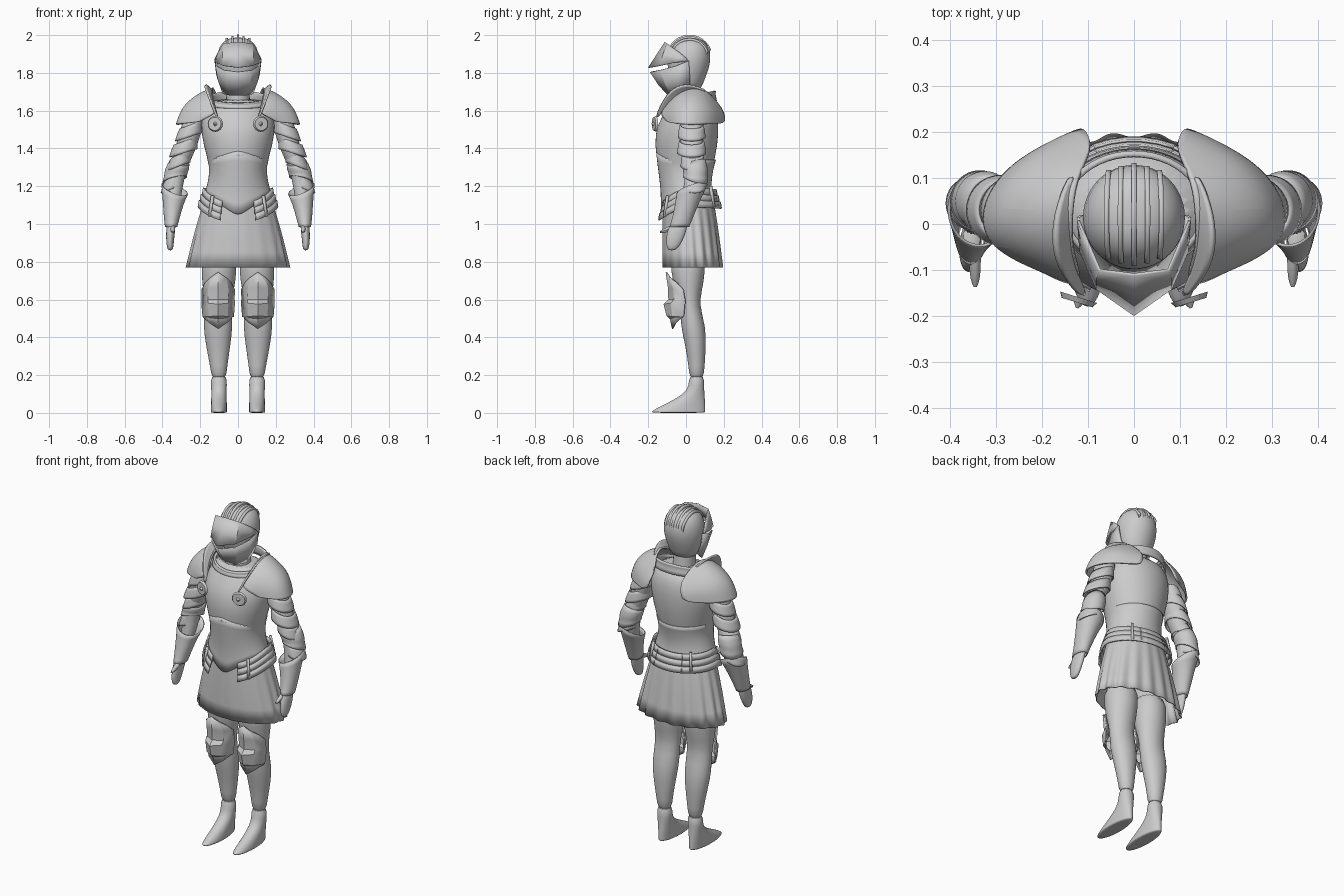
import bpy
from math import sin, cos, pi, radians, sqrt


def make(name, verts, faces, sub=1, thick=0, mirror=False, angle=45):
    me = bpy.data.meshes.new(name)
    me.from_pydata(verts, [], faces)
    ob = bpy.data.objects.new(name, me)
    bpy.context.collection.objects.link(ob)
    if mirror:
        m = ob.modifiers.new("mirror", 'MIRROR')
        m.merge_threshold = 0.0005
    if sub:
        m = ob.modifiers.new("sub", 'SUBSURF')
        m.levels = m.render_levels = sub
    if thick:
        m = ob.modifiers.new("shell", 'SOLIDIFY')
        m.thickness = thick
        m.offset = 0
    bpy.ops.object.select_all(action='DESELECT')
    ob.select_set(True)
    bpy.context.view_layer.objects.active = ob
    bpy.ops.object.shade_smooth_by_angle(angle=radians(angle))
    return ob


def grid(name, rows, **kw):
    """Surface through rows of points."""
    n = len(rows[0])
    faces = [(r*n+c, r*n+c+1, (r+1)*n+c+1, (r+1)*n+c)
             for r in range(len(rows)-1) for c in range(n-1)]
    return make(name, [p for r in rows for p in r], faces, **kw)


def tube(name, rings, n=24, caps=True, shape=None, **kw):
    """Loft of ellipses (x, y, z, rx, ry, tilt_x, tilt_y)."""
    verts, faces = [], []
    for ring in rings:
        x, y, z, rx, ry, tx, ty = (tuple(ring) + (0, 0))[:7]
        for i in range(n):
            a = 2*pi*i/n
            p = (x+rx*cos(a), y+ry*sin(a), z+tx*cos(a)+ty*sin(a))
            verts.append(shape(p, a) if shape else p)
    for r in range(len(rings)-1):
        for i in range(n):
            j = (i+1) % n
            faces.append((r*n+i, r*n+j, (r+1)*n+j, (r+1)*n+i))
    if caps:
        faces += [tuple(range(n))[::-1], tuple(range((len(rings)-1)*n, len(rings)*n))]
    return make(name, verts, faces, **kw)


# Helmet skull, neck
tube("helmet_skull", [(0, .01, 1.70, .065, .065), (0, .01, 1.75, .093, .083), (0, .012, 1.82, .11, .11),
                      (0, .015, 1.88, .115, .118), (0, .02, 1.94, .101, .104),
                      (0, .02, 1.975, .068, .073), (0, .02, 1.988, .025, .03)])
tube("neck", [(0, .02, 1.58, .065, .065), (0, .01, 1.74, .06, .06)], sub=0)

# Comb ridges over the skull
for k in range(-2, 3):
    rows = []
    for s in (0.93, 1.06 if k else 1.09):
        row = []
        for i in range(15):
            a = radians(15 + 145*i/14)
            f = sqrt(1 - (k*.026/.115)**2)
            q = s if 0 < i < 14 else .93
            row.append((k*.026*(1+.15*sin(a)), .018+.116*f*q*cos(a), 1.868+.123*f*q*sin(a)))
        rows.append(row)
    grid("helmet_ridge", rows, thick=.011, sub=0)

# Visor and bevor
grid("visor", [
    [(0, -.11, 1.962), (.075, -.1, 1.955), (.105, -.03, 1.905), (.12, .005, 1.875)],
    [(0, -.15, 1.9), (.08, -.12, 1.895), (.112, -.04, 1.88), (.121, .007, 1.868)],
    [(0, -.197, 1.828), (.08, -.14, 1.838), (.115, -.06, 1.855), (.12, .005, 1.86)]],
    sub=0, thick=.007, mirror=True, angle=25)
grid("bevor", [
    [(0, -.187, 1.805), (.077, -.135, 1.815), (.116, -.05, 1.838), (.121, .015, 1.865)],
    [(0, -.145, 1.74), (.062, -.11, 1.745), (.103, -.045, 1.76), (.112, .02, 1.79)],
    [(0, -.093, 1.682), (.045, -.08, 1.683), (.078, -.035, 1.69), (.088, .02, 1.735)]],
    sub=0, thick=.007, mirror=True, angle=25)

# Breastplate with back, collar
tube("cuirass", [(0, .03, 1.67, .13, .1), (0, .03, 1.6, .185, .135), (0, .01, 1.53, .2, .165),
                 (0, 0, 1.42, .187, .17), (0, -.002, 1.3, .147, .145), (0, 0, 1.2, .158, .125)])


def point_hem(p, a):
    x, y, z = p
    if y < 0 and z < 1.25:
        z -= .11*max(0, 1-abs(x)/.16)*(1.25-z)/.1
    if y < 0 and z > 1.3:
        z += .05*max(0, 1-abs(x)/.16)
    return (x, y, z)


tube("plackart", [(0, 0, 1.34, .16, .158), (0, -.002, 1.29, .148, .145), (0, 0, 1.21, .16, .13),
                  (0, .005, 1.15, .18, .138)], caps=False, thick=.005, shape=point_hem)
tube("collar", [(0, .03, 1.63, .165, .13, 0, .02), (0, .03, 1.66, .15, .12, 0, .03),
                (0, .03, 1.672, .155, .125, 0, .033)], caps=False, thick=.012)


# Pleated skirt
def pleat(p, a):
    x, y, z = p
    t = (1.2-z)/.43
    w = 1 + .035*t*cos(18*a)*(.3+.7*max(0, min(1, (sin(a)+.7))))
    return (x*w, y*w, z)


tube("skirt", [(0, .005, 1.2, .15, .12), (0, .015, 1.1, .185, .135), (0, .025, .93, .232, .148),
               (0, .035, .77, .268, .156)], n=108, caps=False, thick=.006, shape=pleat)

# Hip bands and straps
for k in range(3):
    rows = []
    for dz, grow in ((.018, 0), (-.018, .006)):
        row = []
        for i in range(19):
            a = radians(-122 + 61 + 179*i/18 - 2)
            zz = 1.175 - .085*max(0, -sin(a))**1.5 - .01*max(0, sin(a)) - .033*k + dz
            r = grow + .011*k
            row.append(((.182+r)*cos(a), .012+(.147+r)*sin(a), zz))
        rows.append(row)
    grid("hip_band", rows, thick=.008, sub=0, mirror=True)
for a in (-45, 50):
    a = radians(a)
    zc = 1.15 - (.05 if a < 0 else 0)
    rows = [[((.19+d)*cos(a+e), .012+(.155+d)*sin(a+e), zc+h) for e in (-.04, .04)]
            for d, h in ((0, .05), (.022, -.06))]
    grid("band_strap", rows, thick=.012, sub=0, mirror=True)

# Shoulder capes
grid("pauldron", [
    [(.11, -.125, 1.60), (.135, -.06, 1.68), (.135, .03, 1.725), (.125, .10, 1.715), (.09, .165, 1.64)],
    [(.14, -.13, 1.575), (.2, -.065, 1.665), (.215, .03, 1.70), (.19, .12, 1.67), (.10, .195, 1.60)],
    [(.19, -.105, 1.55), (.285, -.055, 1.6), (.305, .03, 1.63), (.25, .14, 1.61), (.11, .205, 1.56)],
    [(.20, -.1, 1.54), (.315, -.05, 1.53), (.335, .03, 1.525), (.275, .13, 1.53), (.13, .2, 1.53)]],
    sub=3, thick=.01, mirror=True)

# Upright neck guards on the shoulders
grid("neck_guard", [
    [(.105, -.15, 1.56), (.125, -.11, 1.62), (.14, -.06, 1.675), (.14, .02, 1.715), (.13, .10, 1.70)],
    [(.115, -.16, 1.57), (.145, -.125, 1.65), (.175, -.07, 1.725), (.175, .02, 1.745), (.14, .11, 1.705)]],
    sub=2, thick=.01, mirror=True)

# Chest discs
for nm, r0, r1, d, y in (("disc", .042, .035, .012, -.165), ("disc_boss", .012, .003, .014, -.176)):
    for s in (-1, 1):
        bpy.ops.mesh.primitive_cone_add(vertices=24, radius1=r0, radius2=r1, depth=d,
                                        location=(s*.122, y, 1.53), rotation=(pi/2, 0, s*.3))
        bpy.context.object.name = nm

# Arms: sleeve, lames, elbow, gauntlet
tube("arm", [(.22, .03, 1.62, .055, .06), (.245, .03, 1.5, .058, .064), (.285, .03, 1.38, .056, .06),
             (.315, .04, 1.3, .046, .048), (.335, .04, 1.22, .045, .045), (.35, 0, 1.05, .036, .038)], mirror=True)
for nm, x, y, z, r in (("upper_lame", .25, .03, 1.49, .066), ("upper_lame", .278, .03, 1.405, .069),
                       ("lower_lame", .302, .035, 1.335, .057), ("forearm_lame", .34, .045, 1.215, .052)):
    tube(nm, [(x, y, z+.035, r*.88, r*.92, -.022, 0), (x+.007, y, z, r, r*1.04, -.022, 0),
              (x+.012, y, z-.03, r*1.06, r*1.08, -.022, 0)],
         caps=False, thick=.006, mirror=True)
tube("elbow_cop", [(.31, .045, 1.325, .05, .055, .01, .015), (.325, .05, 1.285, .062, .066, 0, 0),
                   (.328, .05, 1.268, .056, .058, 0, 0), (.335, .05, 1.235, .062, .064, -.015, -.015)],
     caps=False, thick=.007, mirror=True)
tube("gauntlet_cuff", [(.335, .032, 1.185, .068, .08, .025, .025), (.343, .01, 1.12, .053, .064, .01, .01),
                       (.352, -.022, 1.02, .037, .05), (.354, -.035, .985, .03, .05)],
     caps=False, thick=.006, mirror=True)

# Mitten hand and thumb
tube("hand", [(.352, -.03, 1.02, .025, .045), (.357, -.05, .96, .024, .052), (.36, -.062, .91, .021, .045),
              (.359, -.072, .872, .017, .03), (.358, -.075, .86, .009, .015)], n=16, mirror=True)
grid("thumb", [[(.345+.013*cos(a)*f, y, z+.015*sin(a)*f) for a in [2*pi*i/10 for i in range(11)]]
               for y, z, f in ((-.05, .99, 1), (-.09, .975, 1), (-.12, .962, .85), (-.137, .958, .3))],
     mirror=True)

# Legs, boots, knee guards
tube("leg", [(.1, .01, .88, .095, .095), (.1, .01, .74, .094, .092), (.104, .015, .65, .082, .07),
             (.105, .02, .57, .072, .05), (.106, .038, .46, .079, .067), (.105, .052, .35, .064, .054),
             (.102, .056, .24, .044, .042), (.101, .056, .18, .04, .038)], mirror=True)
tube("boot", [(.101, .056, .205, .044, .041), (.101, .056, .14, .042, .04), (.101, .043, .1, .04, .055),
              (.101, .005, .055, .042, .097), (.101, -.034, .018, .043, .137), (.101, -.04, .004, .043, .143),
              (.101, -.04, 0, .042, .142)], mirror=True)
rows = []
for zc, yc, zs, ys, w in ((.745, -.104, .69, -.05, .066), (.665, -.092, .655, -.015, .085),
                          (.6, -.09, .6, -.005, .084), (.575, -.115, .585, -.005, .086),
                          (.515, -.1, .51, -.012, .08), (.5, -.082, .51, -.012, .08),
                          (.445, -.07, .51, -.02, .077)):
    rows.append([(.105-w, ys, zs), (.105-w*.6, (ys+2*yc)/3, (zs+zc)/2), (.105, yc, zc),
                 (.105+w*.6, (ys+2*yc)/3, (zs+zc)/2), (.105+w, ys, zs)])
grid("knee_guard", rows, sub=0, thick=.008, mirror=True, angle=28)
